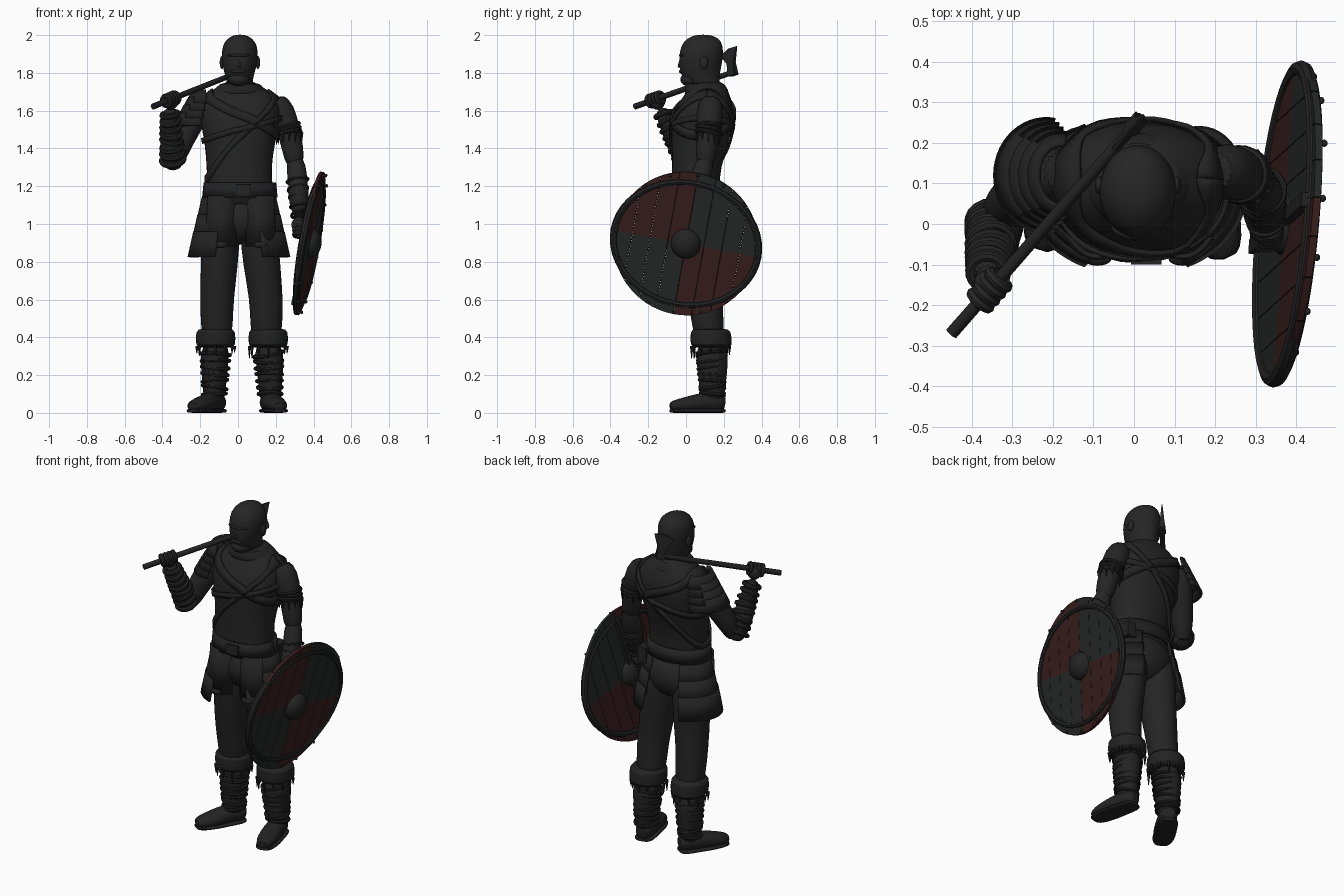
import bpy, bmesh, math, random
from mathutils import Vector, Matrix

random.seed(4)
if "Cube" in bpy.data.objects:
    bpy.data.objects.remove(bpy.data.objects["Cube"], do_unlink=True)
X, Y, Z = Vector((1, 0, 0)), Vector((0, 1, 0)), Vector((0, 0, 1))


def material(name, red, green, blue):
    mat = bpy.data.materials.new(name)
    mat.use_nodes = True
    mat.diffuse_color = (red, green, blue, 1)
    mat.node_tree.nodes["Principled BSDF"].inputs["Base Color"].default_value = (red, green, blue, 1)
    return mat


cloth = material("dark cloth", 0.018, 0.018, 0.018)
leather = material("dark leather", 0.016, 0.016, 0.016)
skin = material("shaded skin", 0.019, 0.019, 0.019)
metal = material("dark iron", 0.017, 0.017, 0.018)
red_paint = material("red paint", 0.042, 0.013, 0.013)
slate_paint = material("slate paint", 0.019, 0.021, 0.021)


def make(name, mats, verts, faces, subsurf=0, thick=0):
    mesh = bpy.data.meshes.new(name)
    mesh.from_pydata(verts, [], faces)
    bm = bmesh.new()
    bm.from_mesh(mesh)
    bmesh.ops.recalc_face_normals(bm, faces=bm.faces)
    bm.to_mesh(mesh)
    bm.free()
    obj = bpy.data.objects.new(name, mesh)
    bpy.context.collection.objects.link(obj)
    for mat in mats:
        mesh.materials.append(mat)
    if thick:
        solid = obj.modifiers.new("thickness", 'SOLIDIFY')
        solid.thickness, solid.offset = thick, 0
    if subsurf:
        obj.modifiers.new("smooth", 'SUBSURF').levels = subsurf
    return obj


def oval(angle, rx, ry, power=1.0):
    c, s = math.cos(angle), math.sin(angle)
    return (rx * math.copysign(abs(c) ** power, c), ry * math.copysign(abs(s) ** power, s))


def loft(name, mat, rings, sides=16, level=False, power=1.0, subsurf=1):
    """Skin a row of ovals (x, y, z, rx, ry)."""
    points = [Vector(r[:3]) for r in rings]
    verts, faces, last = [], [], len(rings) - 1
    for i, ring in enumerate(rings):
        t = Z if level else (points[min(i + 1, last)] - points[max(i - 1, 0)]).normalized()
        ref = X if abs(t.z) > 0.6 else Z.cross(t)
        u = (ref - t * ref.dot(t)).normalized()
        v = t.cross(u)
        for k in range(sides):
            a, b = oval(math.tau * k / sides, ring[3], ring[-1], power)
            verts.append(points[i] + u * a + v * b)
            if i < last:
                n = (k + 1) % sides
                faces.append([i * sides + k, i * sides + n, (i + 1) * sides + n, (i + 1) * sides + k])
    faces += [list(range(sides)), list(range(last * sides, (last + 1) * sides))]
    return make(name, [mat], verts, faces, subsurf)


def sheet(name, mat, rows, thick=0.012):
    """Skin equal rows of points as a thick sheet."""
    n = len(rows[0])
    faces = [[r * n + k, r * n + k + 1, r * n + n + k + 1, r * n + n + k]
             for r in range(len(rows) - 1) for k in range(n - 1)]
    return make(name, [mat], [p for row in rows for p in row], faces, thick=thick)


def shell(name, mat, centre, low, high, z0, z1, start=0, end=360, thick=0.012):
    """Curved band from oval 'low' at z0 to oval 'high' at z1."""
    rows = []
    for z, (rx, ry) in ((z0, low), (z1, high)):
        angles = [math.radians(start + (end - start) * k / 28) for k in range(29)]
        rows.append([(centre[0] + oval(a, rx, ry)[0], centre[1] + oval(a, rx, ry)[1], z) for a in angles])
    return sheet(name, mat, rows, thick)


def finish(name, mat, scale=(1, 1, 1), matrix=None):
    obj = bpy.context.object
    obj.name, obj.scale = name, scale
    obj.data.materials.append(mat)
    if matrix is not None:
        obj.matrix_world = matrix @ obj.matrix_basis
    return obj


def ball(name, mat, centre, scale, matrix=None):
    bpy.ops.mesh.primitive_uv_sphere_add(segments=20, ring_count=12, radius=1, location=centre)
    return finish(name, mat, scale, matrix)


def ring(name, mat, centre, axis, major, minor, stretch=1.0):
    bpy.ops.mesh.primitive_torus_add(major_segments=20, minor_segments=8, major_radius=major, minor_radius=minor,
                                     location=centre, rotation=Vector(axis).to_track_quat('Z', 'Y').to_euler())
    return finish(name, mat, (1, stretch, 1))


def wraps(name, start, end, r0, r1, count, minor=0.011):
    start, end = Vector(start), Vector(end)
    for i in range(count):
        f = i / (count - 1)
        tilt = Vector((random.uniform(-0.15, 0.15), random.uniform(-0.15, 0.15), 0))
        ring(f"{name}_{i + 1}", leather, start.lerp(end, f), (end - start).normalized() + tilt,
             r0 + (r1 - r0) * f, minor)


def fringe(name, centre, radius, z, count):
    for i in range(count):
        a, b = oval(math.tau * i / count, radius, radius)
        x, y, drop = centre[0] + a, centre[1] + b, random.uniform(0.03, 0.07)
        loft(f"{name}_{i + 1}", leather, [(x, y, z, 0.01), (x, y, z - drop, 0.002)], 5, True, subsurf=0)


# Torso
torso = [(0.01, 0.06, 1.08, 0.185, 0.13), (0.01, 0.05, 1.2, 0.176, 0.128), (0.005, 0.055, 1.3, 0.172, 0.13),
         (0.01, 0.075, 1.42, 0.187, 0.15), (0.01, 0.085, 1.52, 0.207, 0.165), (0.01, 0.095, 1.6, 0.22, 0.16),
         (0.01, 0.11, 1.67, 0.2, 0.13), (0.01, 0.115, 1.72, 0.13, 0.1), (0.01, 0.115, 1.76, 0.075, 0.08)]
loft("tunic", cloth, torso, 20, True, 0.88)


def torso_at(z):
    for low, high in zip(torso, torso[1:]):
        if z <= high[2]:
            f = (z - low[2]) / (high[2] - low[2])
            return [a + (b - a) * f for a, b in zip(low, high)]
    return torso[-1]


# Straps running obliquely round the torso
for name, mid, swing, width in (("baldric", 1.46, 0.23, 0.022), ("cross_strap", 1.58, -0.11, 0.025),
                                ("chest_strap", 1.5, 0.06, 0.015)):
    rows = [[], []]
    for k in range(49):
        angle = math.tau * k / 48
        for row, offset in zip(rows, (-width, width)):
            z = mid + swing * math.cos(angle) + offset
            x, y, _, rx, ry = torso_at(z)
            a, b = oval(angle, rx + 0.006, ry + 0.006, 0.88)
            row.append((x + a, y + b, z))
    sheet(name, leather, rows)
loft("cowl", leather, [(0.01, 0.11, 1.67, 0.17, 0.13), (0.01, 0.11, 1.71, 0.14, 0.115),
                       (0.01, 0.1, 1.75, 0.1, 0.1), (0.01, 0.1, 1.74, 0.08, 0.08)], 20, True)

# Head
loft("head", skin, [(0.01, 0.115, 1.68, 0.068, 0.07), (0.01, 0.105, 1.75, 0.07, 0.075),
                    (0.008, 0.075, 1.77, 0.072, 0.1), (0.008, 0.075, 1.83, 0.09, 0.113),
                    (0.01, 0.08, 1.89, 0.099, 0.118), (0.01, 0.085, 1.95, 0.092, 0.112),
                    (0.01, 0.09, 1.985, 0.065, 0.083), (0.01, 0.09, 2.003, 0.025, 0.035)], 20, True)
ball("beard", cloth, (0.005, 0.03, 1.765), (0.058, 0.06, 0.04))
loft("nose", skin, [(0.005, -0.02, 1.825, 0.018, 0.03), (0.005, -0.022, 1.84, 0.016, 0.024),
                    (0.005, -0.018, 1.885, 0.01, 0.014)], 8, True)
ball("brow", skin, (0.006, -0.008, 1.893), (0.062, 0.03, 0.012))
ball("moustache", cloth, (0.005, -0.016, 1.808), (0.04, 0.022, 0.012))
for side, x in (("right", -0.085), ("left", 0.105)):
    ball(f"{side}_ear", skin, (x, 0.095, 1.855), (0.012, 0.022, 0.034))

# Arms
loft("right_upper_arm", cloth, [(-0.17, 0.13, 1.67, 0.055), (-0.22, 0.125, 1.6, 0.078), (-0.27, 0.085, 1.5, 0.068),
                                (-0.315, 0.04, 1.4, 0.062), (-0.34, 0.015, 1.3, 0.04)])
loft("right_forearm", skin, [(-0.335, 0.025, 1.29, 0.04), (-0.345, 0.0, 1.34, 0.06), (-0.355, -0.045, 1.42, 0.06),
                             (-0.36, -0.09, 1.52, 0.048), (-0.36, -0.14, 1.62, 0.035)])
wraps("right_forearm_wrap", (-0.345, 0.0, 1.34), (-0.36, -0.12, 1.58), 0.06, 0.043, 8, 0.014)
loft("left_upper_arm", cloth, [(0.19, 0.13, 1.67, 0.055), (0.23, 0.13, 1.6, 0.076), (0.267, 0.12, 1.5, 0.062),
                               (0.29, 0.11, 1.4, 0.058), (0.305, 0.1, 1.3, 0.05)])
loft("left_forearm", skin, [(0.3, 0.11, 1.36, 0.05), (0.315, 0.08, 1.25, 0.055), (0.322, 0.04, 1.14, 0.048),
                            (0.325, 0.0, 1.02, 0.036)])
loft("left_bracer", leather, [(0.315, 0.08, 1.24, 0.06), (0.322, 0.04, 1.14, 0.054), (0.325, 0.01, 1.05, 0.046)])
wraps("left_bracer_cord", (0.315, 0.08, 1.23), (0.325, 0.01, 1.05), 0.056, 0.042, 5, 0.008)
wraps("left_arm_band", (0.262, 0.122, 1.52), (0.27, 0.118, 1.48), 0.062, 0.062, 3)
fringe("arm_band_tassel", (0.27, 0.118), 0.066, 1.485, 12)

# Layered guard on the right shoulder
for i in range(4):
    r, z = 0.075 + 0.011 * i, 1.675 - 0.04 * i
    shell(f"shoulder_guard_{i + 1}", leather, (-0.18 - 0.012 * i, 0.12), (r + 0.018, r + 0.03), (r - 0.02, r),
          z - 0.035, z + 0.035, 80, 280)


def fist(name, centre, axis, palm):
    centre, axis = Vector(centre), Vector(axis).normalized()
    for i in range(4):
        ring(f"{name}_finger_{i + 1}", skin, centre + axis * (i - 1.5) * 0.023, axis, 0.027, 0.014)
    ball(f"{name}_palm", skin, centre + Vector(palm), (0.04, 0.04, 0.043))


# Axe resting on the shoulder
tail, tip = Vector((-0.45, -0.27, 1.622)), Vector((0.02, 0.265, 1.81))
along = (tip - tail).normalized()
rise = (Z - along * Z.dot(along)).normalized()
across = along.cross(rise)
loft("axe_shaft", leather, [(*tail, 0.016), (*tip, 0.014)], 10, subsurf=0)
outline = [(-0.05, -0.018), (-0.045, 0.05), (-0.085, 0.105), (-0.02, 0.128), (0.04, 0.126), (0.0, 0.05), (-0.005, -0.018)]
n = len(outline)
blade = [tip + along * s + rise * h + across * side * (0.018 - 0.125 * h)
         for side in (-1, 1) for s, h in outline]
make("axe_head", [metal], blade, [list(range(n)), list(range(n, 2 * n))] +
     [[k, (k + 1) % n, (k + 1) % n + n, k + n] for k in range(n)])
fist("right_hand", tail.lerp(tip, 0.2), along, (0.0, 0.012, -0.012))
fist("left_hand", (0.328, -0.02, 0.975), (0.05, 0.4, 1), (-0.005, 0.01, 0.02))

# Belt, buckle, pouch and hip plates
shell("belt", leather, (0.01, 0.053), (0.192, 0.142), (0.184, 0.137), 1.14, 1.22, thick=0.016)
bpy.ops.mesh.primitive_cube_add(size=1, location=(0.03, -0.09, 1.18))
finish("buckle", metal, (0.075, 0.02, 0.06))
bpy.ops.mesh.primitive_cube_add(size=1, location=(0.17, 0.15, 1.13))
finish("belt_pouch", leather, (0.06, 0.07, 0.09))
for side, start in (("right", 118), ("left", -62)):
    for i in range(3):
        top, grow = 1.14 - 0.09 * i, 0.022 * i
        shell(f"{side}_hip_plate_{i + 1}", leather, (0.005, 0.07), (0.222 + grow, 0.15 + grow),
              (0.192 + grow, 0.135 + grow), top - 0.135, top, start, start + 124)
ball("seat", cloth, (0.01, 0.08, 1.03), (0.185, 0.14, 0.14))
for i, x in enumerate((-0.09, 0.12)):
    shell(f"front_flap_{i + 1}", leather, (x, 0.06), (0.105, 0.145), (0.09, 0.14), 0.88, 1.15, 222, 318)
    ball(f"flap_knot_{i + 1}", leather, (x, -0.085, 0.89), (0.035, 0.018, 0.018))

# Legs, boots and feet
for side, hip, knee, ankle, yaw in (("right", -0.09, -0.112, -0.125, -31), ("left", 0.11, 0.15, 0.17, 13)):
    loft(f"{side}_trouser", cloth,
         [(hip, 0.08, 1.08, 0.09, 0.12), (hip, 0.08, 0.95, 0.103, 0.125), (hip * 0.6 + knee * 0.4, 0.085, 0.78, 0.1, 0.112),
          (knee, 0.1, 0.6, 0.09, 0.094), (knee, 0.115, 0.48, 0.087, 0.085), (knee, 0.13, 0.34, 0.075, 0.08)], 18, True)
    mid = (knee + ankle) / 2
    loft(f"{side}_boot_cuff", leather, [(mid, 0.135, 0.345, 0.085, 0.09), (mid, 0.135, 0.35, 0.108, 0.115),
                                        (mid, 0.13, 0.44, 0.108, 0.11), (mid, 0.13, 0.445, 0.08, 0.085)], 18, True)
    fringe(f"{side}_cuff_tassel", (mid, 0.13), 0.1, 0.355, 12)
    loft(f"{side}_boot_shaft", leather, [(mid, 0.135, 0.38, 0.08, 0.09), (ankle, 0.14, 0.25, 0.074, 0.084),
                                         (ankle, 0.14, 0.15, 0.062, 0.07), (ankle, 0.14, 0.05, 0.06, 0.068)], 18, True)
    wraps(f"{side}_boot_wrap", (mid, 0.135, 0.31), (ankle, 0.14, 0.1), 0.077, 0.062, 7, 0.01)
    turn = math.radians(yaw)
    step = Vector((math.sin(turn), -math.cos(turn), 0))
    heel = Vector((ankle, 0.14, 0))
    foot = ((-0.07, 0.05, 0.03, 0.04), (-0.04, 0.055, 0.055, 0.052), (0.04, 0.058, 0.056, 0.056),
            (0.12, 0.046, 0.062, 0.045), (0.19, 0.038, 0.054, 0.036), (0.235, 0.032, 0.03, 0.025))
    loft(f"{side}_foot", leather, [(*(heel + step * s + Z * z), w, h) for s, z, w, h in foot], 14)
    loft(f"{side}_sole", leather, [(*(heel + step * s + Z * 0.011), w + 0.004, 0.011) for s, z, w, h in foot], 14, power=0.6)

# Round shield: local x is its outward normal, z its plank direction
normal = Vector((1, -0.1, -0.18)).normalized()
flat = (Y - normal * Y.dot(normal)).normalized()
tall = normal.cross(flat)
lean = math.radians(10)
right = flat * math.cos(lean) - tall * math.sin(lean)
up = tall * math.cos(lean) + flat * math.sin(lean)
shield = Matrix((normal, right, up)).transposed().to_4x4()
shield.translation = (0.378, 0, 0.897)
radius, planks = 0.385, 8
wide = 2 * radius / planks
for i in range(planks):
    for half in (-1, 1):
        u0, u1 = -radius + wide * i + 0.001, -radius + wide * (i + 1) - 0.001
        arc = [u1 + (u0 - u1) * k / 6 for k in range(7)]
        edge = [(u0, 0), (u1, 0)] + [(u, half * math.sqrt(max(radius ** 2 - u * u, 0.0001))) for u in arc]
        n = len(edge)
        verts = [(x, u, v) for x in (-0.009, 0.009) for u, v in edge]
        faces = [list(range(n)), list(range(n, 2 * n))] + [[k, (k + 1) % n, (k + 1) % n + n, k + n] for k in range(n)]
        paint = red_paint if (u0 + u1) * half < 0 else slate_paint
        make(f"shield_plank_{i + 1}_{'top' if half > 0 else 'bottom'}", [paint], verts, faces).matrix_world = shield
bpy.ops.mesh.primitive_torus_add(major_segments=48, minor_segments=8, major_radius=0.387, minor_radius=0.02,
                                 rotation=(0, math.pi / 2, 0))
finish("shield_rim", leather, (0.85, 1, 1), shield)
ball("shield_boss", metal, (0.005, 0, 0), (0.06, 0.08, 0.08), shield)
for k in range(16):
    a, b = oval(math.tau * k / 16, 0.375, 0.375)
    ball(f"rim_rivet_{k + 1}", metal, (0.016, a, b), (0.008, 0.009, 0.009), shield)
bpy.ops.mesh.primitive_cube_add(size=1, location=(-0.02, 0, 0))
finish("shield_grip", leather, (0.022, 0.035, 0.68), shield)

# Smooth shading with crisp creases
bpy.ops.object.select_all(action='DESELECT')
for obj in bpy.context.scene.objects:
    if obj.type == 'MESH':
        obj.select_set(True)
        bpy.context.view_layer.objects.active = obj
bpy.ops.object.shade_smooth_by_angle(angle=math.radians(40))
